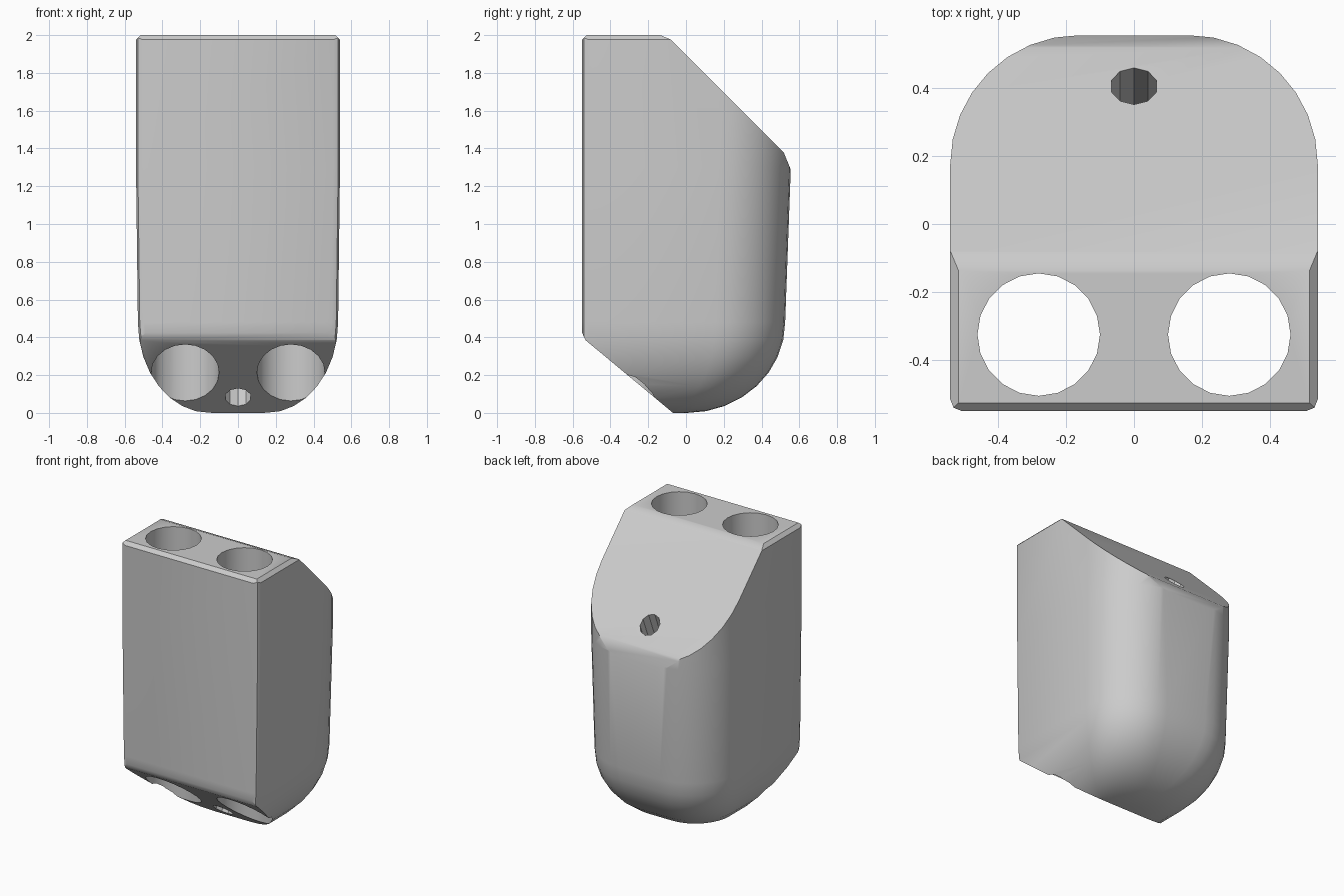
import bpy, bmesh, math
from mathutils import Vector

if "Cube" in bpy.data.objects:
    bpy.data.objects.remove(bpy.data.objects["Cube"], do_unlink=True)

FRONT = -0.55

grey = bpy.data.materials.new("plain grey")
grey.use_nodes = True
colour = (0.6, 0.6, 0.6, 1)
grey.diffuse_color = colour
grey.node_tree.nodes["Principled BSDF"].inputs["Base Color"].default_value = colour


def ring(bm, z, w, back, r):
    """D-shaped outline: flat front, rounded back corners."""
    half = [(w - 0.035, FRONT), (w - 0.01, FRONT + 0.01), (w, FRONT + 0.035)]
    for i in range(9):
        a = math.radians(90) * i / 8
        half.append((w - r + r * math.cos(a), back - r + r * math.sin(a)))
    outline = half + [(-x, y) for x, y in reversed(half)]
    return [bm.verts.new((x, y, z)) for x, y in outline]


def cut(bm, point, normal, depth=0.0):
    """Slice off everything beyond a plane and cap the opening."""
    n = Vector(normal).normalized()
    res = bmesh.ops.bisect_plane(
        bm, geom=bm.verts[:] + bm.edges[:] + bm.faces[:], dist=1e-5,
        plane_co=Vector(point) - n * depth, plane_no=n, clear_outer=True)
    edges = [g for g in res["geom_cut"] if isinstance(g, bmesh.types.BMEdge)]
    bmesh.ops.holes_fill(bm, edges=[e for e in edges if e.is_boundary], sides=0)


# Body: D-shaped loft with a rounded underside
bm = bmesh.new()
rings = []
for i in range(9):
    a = math.radians(90) * (1 - i / 8)
    t = 1 - math.cos(a)
    rings.append(ring(bm, 0.48 * (1 - math.sin(a)), 0.53 - 0.38 * t,
                      0.525 - 0.52 * t, 0.37 - 0.23 * t))
for z in (1.3, 2.0):
    rings.append(ring(bm, z, 0.54, 0.555, 0.38))
for low, high in zip(rings, rings[1:]):
    n = len(low)
    for k in range(n):
        bm.faces.new((low[k], low[(k + 1) % n], high[(k + 1) % n], high[k]))
bm.faces.new(rings[0][::-1])
bm.faces.new(rings[-1])
bmesh.ops.recalc_face_normals(bm, faces=bm.faces[:])

# Sloped back top and sloped front underside, with softened edges
cut(bm, (0, -0.105, 2), (0, 1, 1))
cut(bm, (0, -0.105, 2), (0, 0.38, 0.92), 0.012)
cut(bm, (0, 0.555, 1.34), (0, 0.92, 0.38), 0.02)
cut(bm, (0, FRONT, 0.4), (0, -0.64, -0.77))
cut(bm, (0, FRONT, 0.4), (0, -0.9, -0.42), 0.01)
cut(bm, (0, FRONT, 2), (0, -1, 1), 0.017)
for s in (-1, 1):
    cut(bm, (s * 0.54, 0, 2), (s, 0, 1), 0.017)
bmesh.ops.remove_doubles(bm, verts=bm.verts[:], dist=1e-4)
bmesh.ops.recalc_face_normals(bm, faces=bm.faces[:])

mesh = bpy.data.meshes.new("body")
bm.to_mesh(mesh)
bm.free()
body = bpy.data.objects.new("body", mesh)
bpy.context.collection.objects.link(body)
mesh.materials.append(grey)


def bore(start, end, radius, sides):
    """Drill a round hole through the body along a line."""
    start, end = Vector(start), Vector(end)
    axis = end - start
    bpy.ops.mesh.primitive_cylinder_add(
        vertices=sides, radius=radius, depth=axis.length + 1,
        location=(start + end) / 2,
        rotation=axis.to_track_quat("Z", "Y").to_euler())
    drill = bpy.context.object
    drill.name = "drill"
    drill.hide_render = True
    drill.data.materials.append(grey)
    mod = body.modifiers.new("bore", "BOOLEAN")
    mod.operation = "DIFFERENCE"
    mod.solver = "EXACT"
    mod.object = drill
    bpy.context.view_layer.objects.active = body
    bpy.ops.object.modifier_apply(modifier=mod.name)
    bpy.data.objects.remove(drill, do_unlink=True)


# Two wide vertical holes and one narrow slanted hole
for s in (-1, 1):
    bore((s * 0.28, -0.325, 0), (s * 0.28, -0.325, 2), 0.18, 20)
bore((0, -0.17, 0.08), (0, 0.405, 1.49), 0.07, 10)

# Smooth shading with crisp rims
bpy.ops.object.select_all(action="DESELECT")
body.select_set(True)
bpy.context.view_layer.objects.active = body
bpy.ops.object.shade_smooth_by_angle(angle=math.radians(30))
